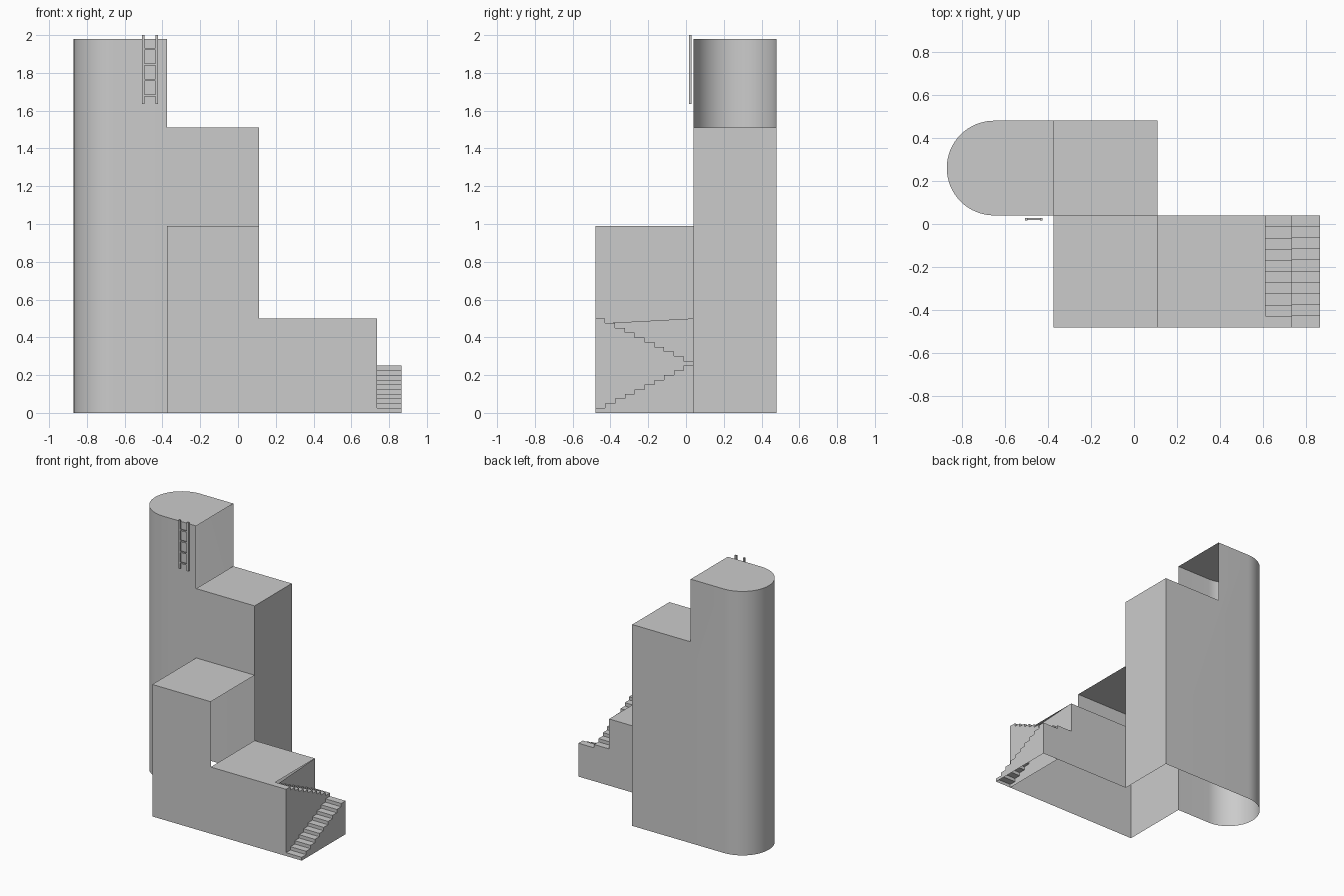
import bpy, bmesh
from math import sin, cos, pi, radians
from mathutils import Vector

if "Cube" in bpy.data.objects:
    bpy.data.objects.remove(bpy.data.objects["Cube"])

X0, X1, X2, X3, X4, X5 = -0.87, -0.375, 0.11, 0.61, 0.735, 0.865
Y0, Y1, Y2 = -0.48, 0.04, 0.48
H1, H2, H3, H4, LAND = 0.5, 0.99, 1.51, 1.98, 0.25
N = 10                                   # steps per flight
RUN, RISE = (Y1 - Y0) / N, LAND / N


def face(bm, pts, out):
    """Add a polygon whose normal points along out."""
    f = bm.faces.new([bm.verts.new(p) for p in pts])
    f.normal_update()
    if f.normal.dot(Vector(out)) < 0:
        f.normal_flip()


def wall_x(bm, x, yz, s):
    face(bm, [(x, y, z) for y, z in yz], (s, 0, 0))


def wall_y(bm, y, xz, s):
    face(bm, [(x, y, z) for x, z in xz], (0, s, 0))


def top(bm, z, xa, xb, ya, yb):
    face(bm, [(xa, ya, z), (xb, ya, z), (xb, yb, z), (xa, yb, z)], (0, 0, 1))


def finish(bm, name):
    bmesh.ops.remove_doubles(bm, verts=bm.verts, dist=0.0005)
    me = bpy.data.meshes.new(name)
    bm.to_mesh(me)
    bm.free()
    ob = bpy.data.objects.new(name, me)
    bpy.context.collection.objects.link(ob)
    return ob


# Tall rounded tower and its neighbour: one open-bottomed shell
bm = bmesh.new()
r = (Y2 - Y1) / 2
cx, cy = X0 + r, (Y1 + Y2) / 2
arc = [(cx - r * sin(pi * i / 32), cy - r * cos(pi * i / 32)) for i in range(33)]
for (ax, ay), (bx, by) in zip(arc, arc[1:]):
    face(bm, [(ax, ay, 0), (bx, by, 0), (bx, by, H4), (ax, ay, H4)],
         ((ax + bx) / 2 - cx, (ay + by) / 2 - cy, 0))
face(bm, [(x, y, H4) for x, y in arc + [(X1, Y2), (X1, Y1)]], (0, 0, 1))
step = [(X2, H3), (X1, H3), (X1, H4), (cx, H4)]
wall_y(bm, Y1, [(cx, 0), (X1, 0), (X1, H2), (X2, H2)] + step, -1)
wall_y(bm, Y2, [(cx, 0), (X2, 0)] + step, 1)
wall_x(bm, X2, [(Y1, 0), (Y2, 0), (Y2, H3), (Y1, H3)], 1)
top(bm, H3, X1, X2, Y1, Y2)
tower = finish(bm, "tower_shell")
bpy.context.view_layer.objects.active = tower
tower.select_set(True)
bpy.ops.object.shade_smooth_by_angle(angle=radians(30))

# Front block and low block
bm = bmesh.new()
wall_x(bm, X1, [(Y0, 0), (Y1, 0), (Y1, H2), (Y0, H2)], -1)
wall_y(bm, Y0, [(X1, 0), (X4, 0), (X4, H1), (X2, H1), (X2, H2), (X1, H2)], -1)
wall_y(bm, Y1, [(X2, 0), (X5, 0), (X5, LAND), (X4, LAND), (X4, LAND + RISE),
                (X3, LAND + RISE), (X3, H1), (X2, H1)], 1)
top(bm, H2, X1, X2, Y0, Y1)
top(bm, H1, X2, X3, Y0, Y1)
finish(bm, "lower_blocks")


def flight(name, xa, xb, y, d, z):
    """Treads and risers climbing along d; returns the stepped (y, z) profile."""
    prof = [(y, z)]
    for i in range(N):
        prof += [(y + d * RUN * i, z + RISE * (i + 1)),
                 (y + d * RUN * (i + 1), z + RISE * (i + 1))]
    bm = bmesh.new()
    for (ya, za), (yb, zb) in zip(prof, prof[1:]):
        face(bm, [(xa, ya, za), (xb, ya, za), (xb, yb, zb), (xa, yb, zb)], (0, -d, 1))
    finish(bm, name)
    return prof


# Two stair flights
low = flight("lower_stairs", X4, X5, Y0, 1, 0)
high = flight("upper_stairs", X3, X4, Y1, -1, LAND)

# Stepped side walls of the stairs
bm = bmesh.new()
wall_x(bm, X5, low + [(Y1, 0)], 1)
wall_x(bm, X4, high + [(Y0, 0), (Y1, 0)], 1)
wall_x(bm, X3, high[1:-2] + [(Y1, H1)], 1)
finish(bm, "stair_walls")


def box(bm, xa, xb, ya, yb, za, zb):
    vs = bmesh.ops.create_cube(bm, size=1)["verts"]
    for v in vs:
        v.co = (xb if v.co.x > 0 else xa, yb if v.co.y > 0 else ya,
                zb if v.co.z > 0 else za)


# Ladder rails and rungs
bm = bmesh.new()
for x in (-0.507, -0.437):
    box(bm, x, x + 0.013, 0.016, 0.029, 1.635, 2.0)
for i in range(4):
    z = 1.68 + i * 0.082
    box(bm, -0.494, -0.437, 0.018, 0.027, z - 0.005, z + 0.005)
finish(bm, "ladder")
